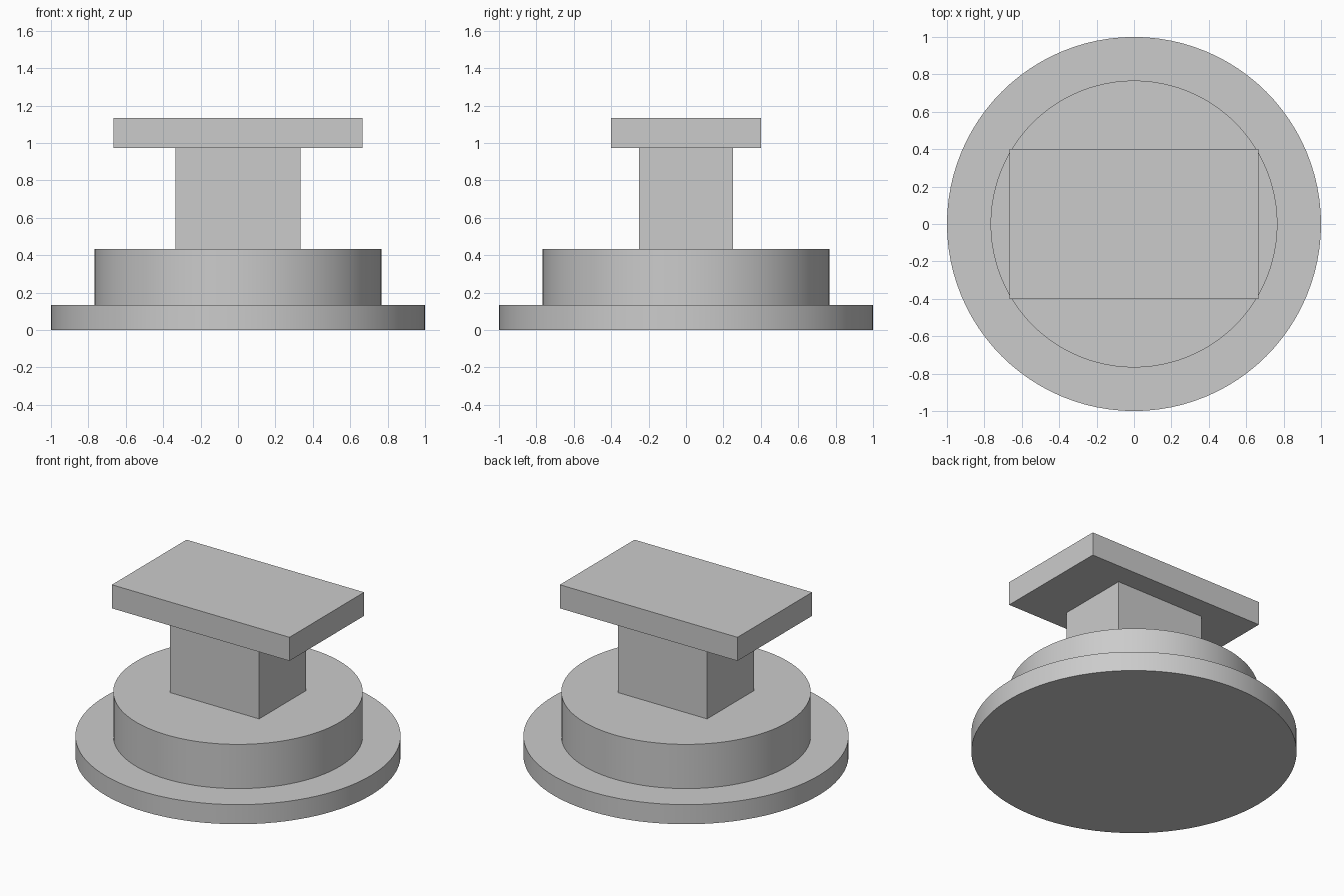
import bpy
import math

cube = bpy.data.objects.get("Cube")
if cube:
    bpy.data.objects.remove(cube, do_unlink=True)

# Single plain grey
grey = bpy.data.materials.new("plain_grey")
grey.use_nodes = True
colour = (0.6, 0.6, 0.6, 1)
grey.diffuse_color = colour
grey.node_tree.nodes["Principled BSDF"].inputs["Base Color"].default_value = colour


def finish(name):
    obj = bpy.context.object
    obj.name = obj.data.name = name
    obj.data.materials.append(grey)
    return obj


def disc(name, radius, bottom, top):
    bpy.ops.mesh.primitive_cylinder_add(
        vertices=96, radius=radius, depth=top - bottom,
        location=(0, 0, (bottom + top) / 2))
    finish(name)
    bpy.ops.object.shade_smooth_by_angle(angle=math.radians(30))


def block(name, width, depth, bottom, top):
    bpy.ops.mesh.primitive_cube_add(size=1, location=(0, 0, (bottom + top) / 2))
    bpy.context.object.scale = (width, depth, top - bottom)
    bpy.ops.object.transform_apply(location=False, rotation=False, scale=True)
    finish(name)


# Stepped round base
disc("base_flange", 1.0, 0, 0.133)
disc("base_drum", 0.767, 0.133, 0.433)

# Rectangular column and top plate
block("column", 0.667, 0.5, 0.433, 0.973)
block("top_plate", 1.333, 0.8, 0.973, 1.133)
